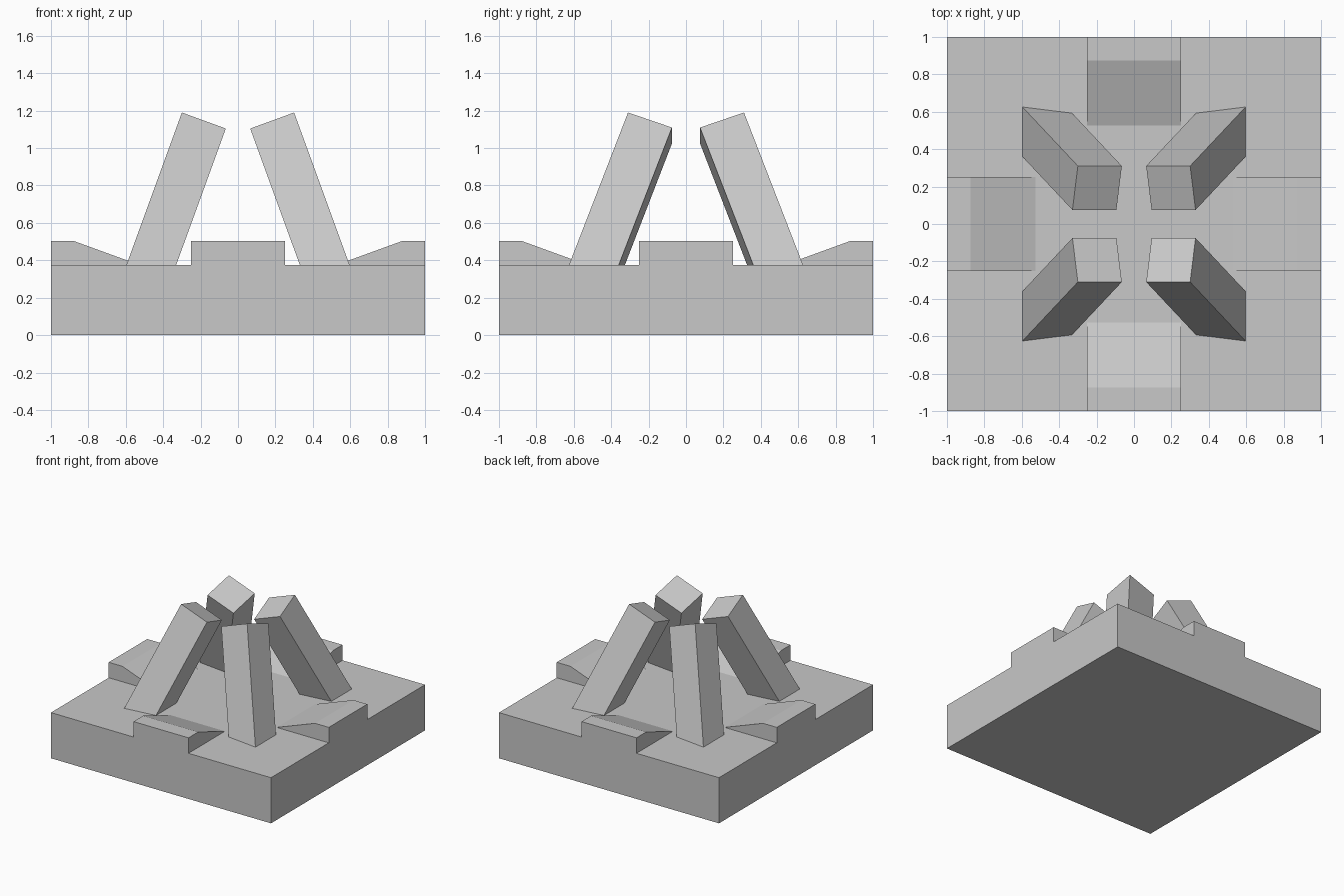
import bpy
import math
from mathutils import Matrix, Vector

if "Cube" in bpy.data.objects:
    bpy.data.objects.remove(bpy.data.objects["Cube"])

stone = bpy.data.materials.new("light_grey")
stone.diffuse_color = (0.58, 0.58, 0.58, 1)
stone.use_nodes = True
stone.node_tree.nodes["Principled BSDF"].inputs["Base Color"].default_value = stone.diffuse_color

BASE_TOP = 0.375
TILT = math.radians(20)


def add_mesh(name, verts, faces):
    mesh = bpy.data.meshes.new(name)
    mesh.from_pydata(verts, [], faces)
    mesh.materials.append(stone)
    obj = bpy.data.objects.new(name, mesh)
    bpy.context.collection.objects.link(obj)
    return obj


def prism(name, bottom, top, flip=False):
    """Closed solid joining two matching counter-clockwise loops."""
    n = len(bottom)
    faces = [tuple(reversed(range(n))), tuple(range(n, 2 * n))]
    faces += [(i, (i + 1) % n, n + (i + 1) % n, n + i) for i in range(n)]
    if flip:
        faces = [tuple(reversed(f)) for f in faces]
    return add_mesh(name, list(bottom) + list(top), faces)


# Square slab
square = [(-1, -1), (1, -1), (1, 1), (-1, 1)]
prism("base_slab", [(x, y, 0) for x, y in square], [(x, y, BASE_TOP) for x, y in square])

# Wedge ramps, high at the outer edge and sloping down towards the centre
ramp_top, ramp_edge = 0.502, 0.875
ramp_end = ramp_edge - (ramp_top - BASE_TOP) / math.tan(TILT)
profile = [(ramp_end, BASE_TOP), (1, BASE_TOP), (1, ramp_top), (ramp_edge, ramp_top)]
for i, side in enumerate(("right", "back", "left", "front")):
    ramp = prism("ramp_" + side,
                 [(x, 0.25, z) for x, z in profile],
                 [(x, -0.25, z) for x, z in profile])
    ramp.data.transform(Matrix.Rotation(i * math.pi / 2, 4, "Z"))

# Four square pillars leaning towards the centre, mirrored in x and y
width, length = 0.25, 0.98
lean = Matrix.Rotation(-TILT, 3, "Y") @ Matrix.Rotation(-TILT, 3, "X")
peak = Vector((0.30, -0.31, 1.19))
section = [(-width, 0), (0, 0), (0, width), (-width, width)]
for sx, x_name in ((1, "right"), (-1, "left")):
    for sy, y_name in ((1, "front"), (-1, "back")):
        loops = []
        for z in (-length, 0):
            points = [peak + lean @ Vector((x, y, z)) for x, y in section]
            loops.append([(p.x * sx, p.y * sy, p.z) for p in points])
        prism(f"pillar_{y_name}_{x_name}", *loops, flip=sx * sy < 0)
